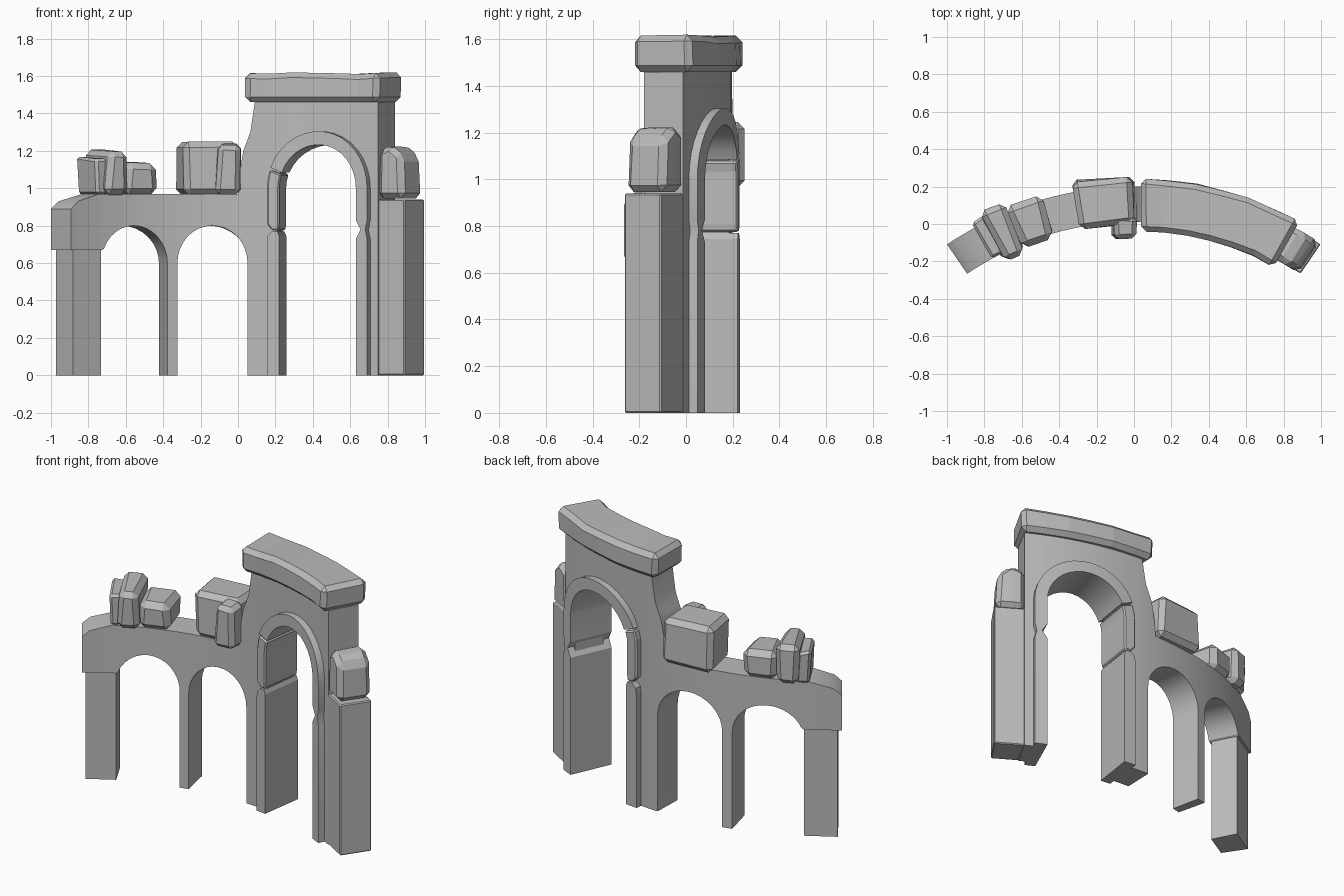
import bpy, bmesh, random
from math import sin, cos, pi, sqrt

random.seed(4)
if "Cube" in bpy.data.objects:
    bpy.data.objects.remove(bpy.data.objects["Cube"])

R = 1.675            # plan radius of the curved ruin
CENTRE_Y = -1.57     # centre of that circle
FRONT, BACK = -0.095, 0.095

stone = bpy.data.materials.new("grey stone")
stone.use_nodes = True
GREY = (0.5, 0.5, 0.5, 1)
stone.diffuse_color = GREY
stone.node_tree.nodes["Principled BSDF"].inputs["Base Color"].default_value = GREY


def bend(s, d, z):
    """Distance along the wall, depth and height to a point on the arc."""
    a = s / R
    return ((R + d) * sin(a), (R + d) * cos(a) + CENTRE_Y, z)


def strip(name, pairs, front=FRONT, back=BACK, bevel=0, jitter=0, smooth=False):
    """Solid bent strip; each pair holds its lower and upper (s, z) points."""
    bm = bmesh.new()
    rings = []
    for low, high in pairs:
        ring = []
        for (s, z), d in ((low, front), (low, back), (high, back), (high, front)):
            j = [random.uniform(-jitter, jitter) for _ in range(3)]
            lift = j[2] if (s, z) == high else 0
            ring.append(bm.verts.new(bend(s + j[0], d + j[1], z + lift)))
        rings.append(ring)
    for a, b in zip(rings, rings[1:]):
        for i in range(4):
            k = (i + 1) % 4
            bm.faces.new((a[i], a[k], b[k], b[i]))
    bm.faces.new(rings[0])
    bm.faces.new(rings[-1][::-1])
    bmesh.ops.remove_doubles(bm, verts=bm.verts, dist=0.0005)
    bmesh.ops.dissolve_degenerate(bm, edges=bm.edges, dist=0.0005)
    bmesh.ops.recalc_face_normals(bm, faces=bm.faces)
    mesh = bpy.data.meshes.new(name)
    bm.to_mesh(mesh)
    bm.free()
    mesh.materials.append(stone)
    obj = bpy.data.objects.new(name, mesh)
    bpy.context.collection.objects.link(obj)
    if bevel:
        mod = obj.modifiers.new("worn edges", 'BEVEL')
        mod.width, mod.segments = bevel, 1
        mod.limit_method, mod.angle_limit = 'ANGLE', 0.6
    if smooth:
        bpy.ops.object.select_all(action='DESELECT')
        obj.select_set(True)
        bpy.context.view_layer.objects.active = obj
        bpy.ops.object.shade_smooth_by_angle(angle=0.5)
    return obj


def block(name, s0, s1, z0, z1, steps=1, **options):
    span = [s0 + (s1 - s0) * i / steps for i in range(steps + 1)]
    return strip(name, [((s, z0), (s, z1)) for s in span], **options)


# Main wall: stepped top and three round-headed openings
openings = [(-0.604, 0.2, 0.6), (-0.146, 0.2, 0.6), (0.473, 0.248, 1.0)]
skyline = [(-1.005, 0.89), (-0.96, 0.93), (-0.82, 0.97), (0.0, 0.97),
           (0.012, 1.1), (0.03, 1.2), (0.07, 1.3), (0.095, 1.46), (0.828, 1.46)]
SHOULDER = 0.67


def top(s):
    for (a, za), (b, zb) in zip(skyline, skyline[1:]):
        if s <= b:
            return za + (zb - za) * (s - a) / (b - a)
    return skyline[-1][1]


def underside(s):
    for c, r, spring in openings:
        if abs(s - c) < r - 1e-4:
            return spring + sqrt(r * r - (s - c) ** 2)
    return SHOULDER if s < -0.8 else 0


stations = [(s, underside(s)) for s, z in skyline]
stations += [(s, 0) for s in (0.1, 0.16, 0.77)]
for c, r, spring in openings:
    for i in range(1, 16):
        s = c - r * cos(pi * i / 16)
        stations.append((s, underside(s)))
    stations += [(c - r, 0), (c - r, spring), (c + r, spring), (c + r, 0)]
# Order along the wall; jambs run up on the left side and down on the right
right_sides = [c + r for c, r, spring in openings]
stations.sort(key=lambda p: (round(p[0], 5), -p[1] if p[0] in right_sides else p[1]))
first_jamb = openings[0][0] - openings[0][1]
stations = [(s, max(z, SHOULDER) if s < -0.75 else z) for s, z in stations
            if not (s == first_jamb and z == 0)]
strip("curved_wall", [((s, z), (s, top(s))) for s, z in stations], smooth=True)

# Slightly recessed end pier under the wall's shoulder
block("left_end_pier", -0.983, -0.8, 0, 0.69, front=-0.083, back=0.083)

# Right buttress and its worn upper stone
block("right_buttress", 0.826, 1.003, 0, 0.94, bevel=0.006)
strip("right_buttress_cap", [((0.822, 0.945), (0.822, 1.2)), ((0.9, 0.945), (0.9, 1.235)),
                             ((0.993, 0.945), (0.98, 1.17))],
      front=-0.097, back=0.097, bevel=0.03, jitter=0.004)

# Raised surround of the tall opening, broken into stones
C, INNER, OUTER, SPRING = 0.473, 0.233, 0.305, 1.0
TRIM = dict(front=-0.135, back=0.135)


def arch_pair(a):
    return tuple((C + r * cos(a), SPRING + r * sin(a)) for r in (INNER, OUTER))


def leg(side, rows):
    """Rows give a height plus chips off the inner and outer edges."""
    return [((C + side * (INNER + i), z), (C + side * (OUTER - o), z)) for z, i, o in rows]


strip("surround_left_leg",
      leg(-1, [(0, 0, 0), (0.7, 0, 0), (0.745, 0, 0.005), (0.77, 0.01, 0.03)]), **TRIM)
strip("surround_left_stone",
      leg(-1, [(0.775, 0.005, 0.03), (0.81, 0, 0), (1.0, 0, 0)])
      + [arch_pair(pi - 0.15), arch_pair(pi - 0.33)], bevel=0.008, **TRIM)
strip("surround_arch",
      [arch_pair(pi - 0.37 - (pi - 0.37) * i / 15) for i in range(16)]
      + leg(1, [(0.83, 0, 0), (0.78, 0.03, 0.012), (0.73, 0, 0), (0, 0, 0)]),
      smooth=True, **TRIM)

# Heavy curved lintel
block("lintel", 0.038, 0.85, 1.46, 1.615, steps=6, front=-0.14, back=0.138,
      bevel=0.028, jitter=0.006)

# Loose stones on the low wall
rocks = [
    ("middle_boulder", -0.305, 0.0, 0.965, 1.24, -0.1, 0.155, 0.03),
    ("middle_front_stone", -0.125, 0.012, 0.968, 1.235, -0.18, -0.06, 0.025),
    ("left_slab", -0.835, -0.765, 0.965, 1.165, -0.09, 0.125, 0.015),
    ("left_tall_stone", -0.785, -0.66, 0.965, 1.205, -0.14, 0.155, 0.03),
    ("left_low_stone", -0.655, -0.465, 0.965, 1.135, -0.12, 0.125, 0.035),
]
for name, s0, s1, z0, z1, front, back, bevel in rocks:
    block(name, s0, s1, z0, z1, front=front, back=back, bevel=bevel, jitter=0.012)
